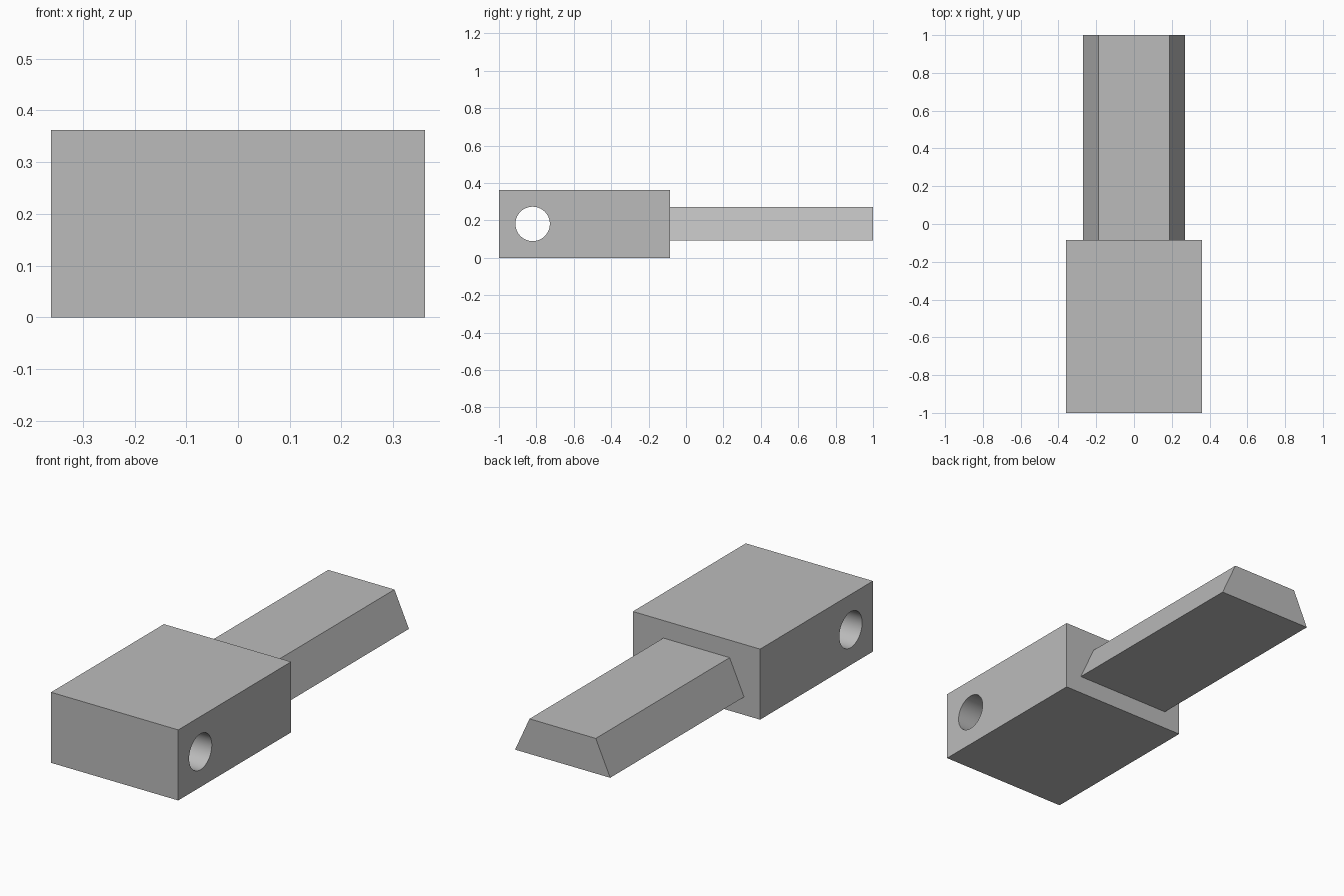
import bpy
import bmesh
from math import pi
from mathutils import Matrix, Vector

if "Cube" in bpy.data.objects:
    bpy.data.objects.remove(bpy.data.objects["Cube"], do_unlink=True)

# Single plain grey
GREY = (0.5, 0.5, 0.5, 1.0)
grey = bpy.data.materials.new("plain grey")
grey.use_nodes = True
grey.diffuse_color = GREY
grey.node_tree.nodes["Principled BSDF"].inputs["Base Color"].default_value = GREY


def add_object(name, bm):
    bmesh.ops.recalc_face_normals(bm, faces=bm.faces)
    mesh = bpy.data.meshes.new(name)
    bm.to_mesh(mesh)
    bm.free()
    mesh.materials.append(grey)
    obj = bpy.data.objects.new(name, mesh)
    bpy.context.collection.objects.link(obj)
    return obj


def extrude_along_y(name, half_bottom, half_top, z0, z1, y0, y1):
    """Symmetric trapezoid section swept from y0 to y1."""
    bm = bmesh.new()
    section = [(-half_bottom, z0), (half_bottom, z0), (half_top, z1), (-half_top, z1)]
    face = bm.faces.new([bm.verts.new((x, y0, z)) for x, z in section])
    swept = bmesh.ops.extrude_face_region(bm, geom=[face], use_keep_orig=True)
    verts = [g for g in swept["geom"] if isinstance(g, bmesh.types.BMVert)]
    bmesh.ops.translate(bm, verts=verts, vec=Vector((0, y1 - y0, 0)))
    return add_object(name, bm)


# Rectangular body and dovetail tongue
SHOULDER = -0.085
body = extrude_along_y("body_block", 0.361, 0.361, 0, 0.362, -1, SHOULDER)
extrude_along_y("dovetail_tongue", 0.27, 0.188, 0.092, 0.272, SHOULDER, 1)

# Round cross hole through the body
bm = bmesh.new()
bmesh.ops.create_cone(
    bm, cap_ends=True, segments=64, radius1=0.092, radius2=0.092, depth=1,
    matrix=Matrix.Translation((0, -0.82, 0.181)) @ Matrix.Rotation(pi / 2, 4, "Y"))
cutter = add_object("hole_cutter", bm)
cutter.hide_render = True

cut = body.modifiers.new("cross_hole", "BOOLEAN")
cut.operation = "DIFFERENCE"
cut.solver = "EXACT"
cut.object = cutter

# Apply the cut, drop the cutter, smooth the bore
bpy.ops.object.select_all(action="DESELECT")
body.select_set(True)
bpy.context.view_layer.objects.active = body
bpy.ops.object.modifier_apply(modifier=cut.name)
bpy.data.objects.remove(cutter, do_unlink=True)
bpy.ops.object.shade_smooth_by_angle(angle=pi / 6)
